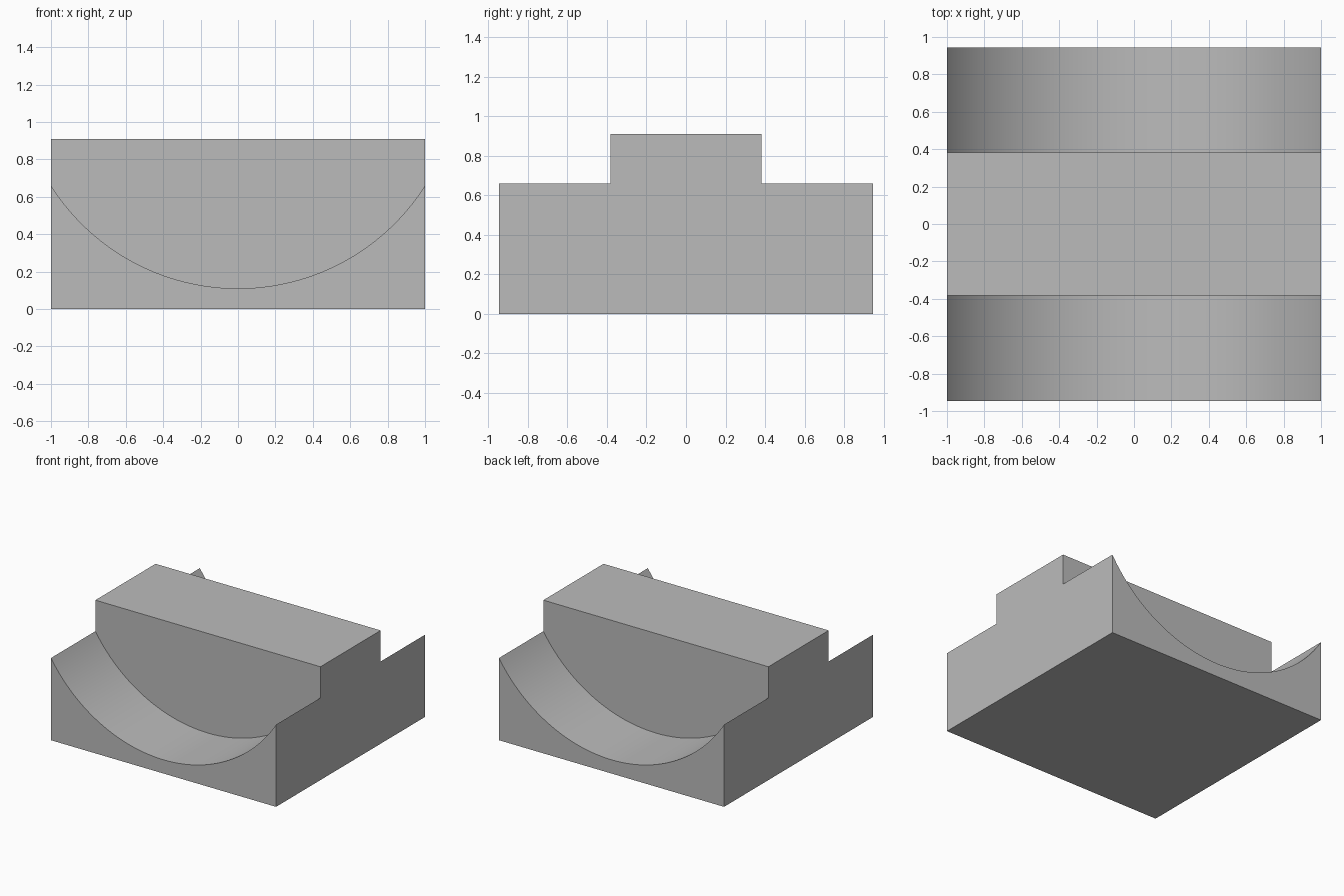
import bpy
import math

cube = bpy.data.objects.get("Cube")
if cube:
    bpy.data.objects.remove(cube, do_unlink=True)

HALF_Y, HEIGHT = 0.945, 0.91     # outer block
RIB_HALF = 0.382                 # central full-height rib
DIP, LIP = 0.11, 0.66            # trough height at the middle and at the sides
RADIUS = (1 + (LIP - DIP) ** 2) / (2 * (LIP - DIP))

# Plain grey material
grey = bpy.data.materials.new("plain grey")
grey.use_nodes = True
grey.diffuse_color = (0.5, 0.5, 0.5, 1)
grey.node_tree.nodes["Principled BSDF"].inputs["Base Color"].default_value = (0.5, 0.5, 0.5, 1)

# Solid block
bpy.ops.mesh.primitive_cube_add(size=2, location=(0, 0, HEIGHT / 2))
block = bpy.context.object
block.name = "cradle_block"
block.scale = (1, HALF_Y, HEIGHT / 2)
bpy.ops.object.transform_apply(location=True, rotation=False, scale=True)
block.data.materials.append(grey)


def cut_trough(side):
    """Carve a round trough from the rib out past one end of the block."""
    depth = HALF_Y - RIB_HALF + 0.2
    bpy.ops.mesh.primitive_cylinder_add(
        vertices=160, radius=RADIUS, depth=depth,
        location=(0, side * (RIB_HALF + depth / 2), DIP + RADIUS),
        rotation=(math.pi / 2, 0, 0))
    cutter = bpy.context.object
    cutter.name = "trough_cutter"
    cutter.hide_render = True
    cutter.data.materials.append(grey)
    mod = block.modifiers.new("trough", 'BOOLEAN')
    mod.operation = 'DIFFERENCE'
    mod.solver = 'EXACT'
    mod.object = cutter
    bpy.ops.object.select_all(action='DESELECT')
    block.select_set(True)
    bpy.context.view_layer.objects.active = block
    bpy.ops.object.modifier_apply(modifier=mod.name)
    bpy.data.objects.remove(cutter, do_unlink=True)


# Front and back troughs
for side in (-1, 1):
    cut_trough(side)

# Smooth troughs, sharp corners
bpy.ops.object.shade_smooth_by_angle(angle=math.radians(20))
